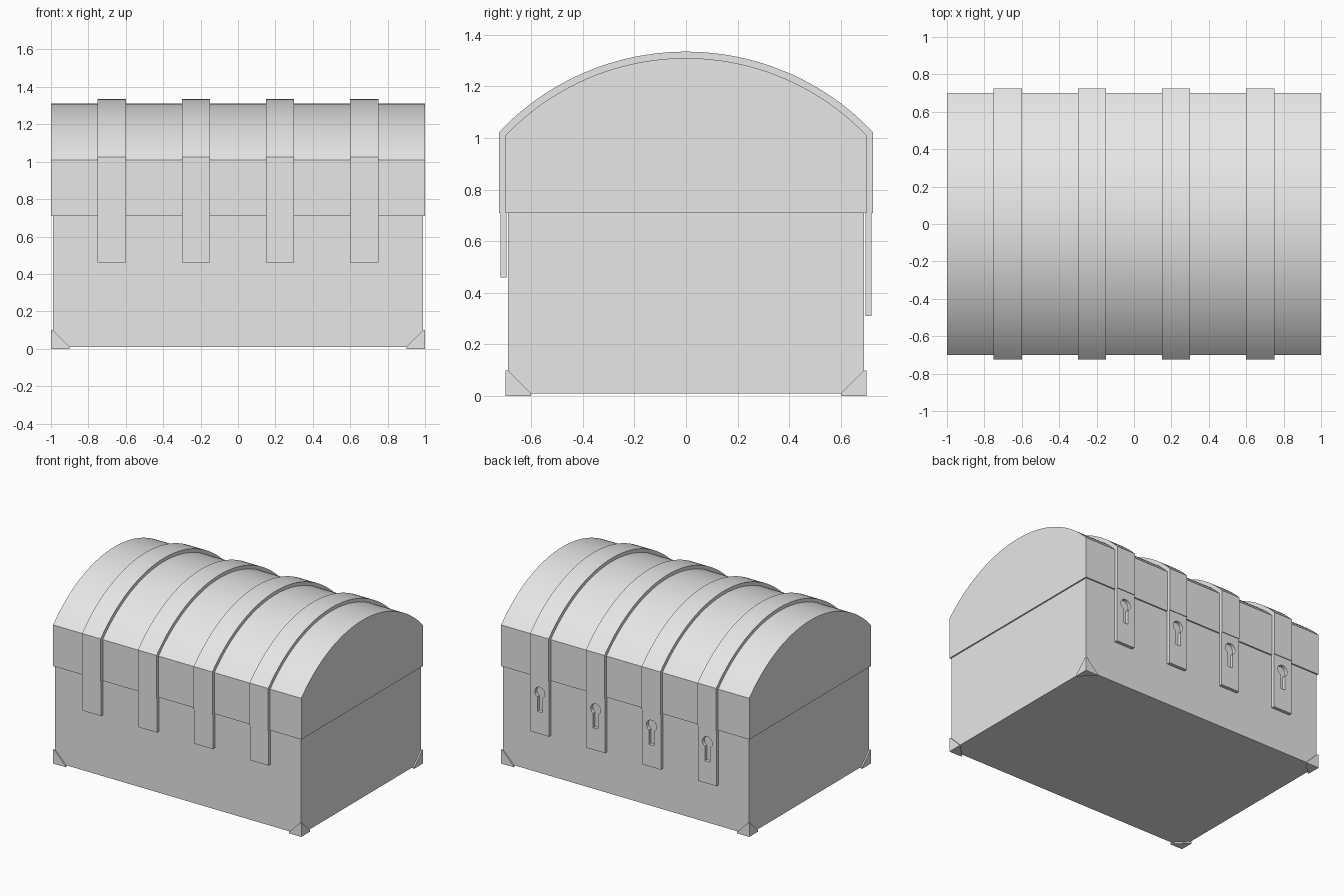
import bpy, bmesh, math
from mathutils import Vector

if "Cube" in bpy.data.objects:
    bpy.data.objects.remove(bpy.data.objects["Cube"], do_unlink=True)

GREY = (0.8, 0.8, 0.8, 1)
mat = bpy.data.materials.new("plain grey")
mat.use_nodes = True
mat.diffuse_color = GREY
mat.node_tree.nodes["Principled BSDF"].inputs["Base Color"].default_value = GREY

SEAM = 0.71          # height where lid meets body
STRAPS = (-0.675, -0.225, 0.225, 0.675)
STRAP_W = 0.15


def finish(name, bm):
    bmesh.ops.recalc_face_normals(bm, faces=bm.faces)
    mesh = bpy.data.meshes.new(name)
    bm.to_mesh(mesh)
    bm.free()
    mesh.materials.append(mat)
    obj = bpy.data.objects.new(name, mesh)
    bpy.context.collection.objects.link(obj)
    return obj


def box(name, lo, hi):
    bm = bmesh.new()
    bmesh.ops.create_cube(bm, size=1)
    for v in bm.verts:
        v.co = [a + (c + 0.5) * (b - a) for a, b, c in zip(lo, hi, v.co)]
    return finish(name, bm)


def extrude(name, points, shift):
    """Prism from a closed outline moved along a vector."""
    bm = bmesh.new()
    face = bm.faces.new([bm.verts.new(p) for p in points])
    new = bmesh.ops.extrude_face_region(bm, geom=[face])["geom"]
    bmesh.ops.translate(bm, vec=shift, verts=[g for g in new if isinstance(g, bmesh.types.BMVert)])
    return finish(name, bm)


def smooth(obj):
    bpy.ops.object.select_all(action="DESELECT")
    obj.select_set(True)
    bpy.context.view_layer.objects.active = obj
    bpy.ops.object.shade_smooth_by_angle(angle=math.radians(25))


def arch(half, spring, top, steps=48):
    """Arc in (y, z) from the front edge over to the back edge."""
    rise = top - spring
    r = (half * half + rise * rise) / (2 * rise)
    a = math.asin(half / r)
    angles = [-a + 2 * a * i / steps for i in range(steps + 1)]
    return [(r * math.sin(t), top - r + r * math.cos(t)) for t in angles]


# Body and domed lid
box("chest_body", (-0.99, -0.69, 0.01), (0.99, 0.69, SEAM))
inner = [(-0.7, SEAM)] + arch(0.7, 1.01, 1.31) + [(0.7, SEAM)]
smooth(extrude("lid", [(-1, y, z) for y, z in inner], (2, 0, 0)))

# Straps over the lid, with hanging tongues front and back
outer = [(-0.724, SEAM)] + arch(0.724, 1.024, 1.335) + [(0.724, SEAM)]
for i, x in enumerate(STRAPS, 1):
    left, right = x - STRAP_W / 2, x + STRAP_W / 2
    band = outer + inner[::-1]
    smooth(extrude(f"lid_strap_{i}", [(left, y, z) for y, z in band], (STRAP_W, 0, 0)))
    box(f"front_tongue_{i}", (left, -0.719, 0.46), (right, -0.695, SEAM))
    tongue = box(f"back_tongue_{i}", (left, 0.695, 0.31), (right, 0.719, SEAM))

    # Keyhole: round top running into a straight slot
    radius, half_slot, centre, foot = 0.04, 0.02, 0.61, 0.47
    start = -math.acos(half_slot / radius)
    sweep = math.pi - 2 * start
    hole = [(x + radius * math.cos(start + sweep * k / 20), 0.65,
             centre + radius * math.sin(start + sweep * k / 20)) for k in range(21)]
    hole += [(x - half_slot, 0.65, foot), (x + half_slot, 0.65, foot)]
    cutter = extrude(f"keyhole_cutter_{i}", hole, (0, 0.1, 0))
    cutter.hide_render = True
    cutter.hide_set(True)
    cut = tongue.modifiers.new("keyhole", "BOOLEAN")
    cut.object = cutter
    cut.operation = "DIFFERENCE"
    cut.solver = "EXACT"

# Corner guards with bevelled triangular plates
for sx, side in ((-1, "right"), (1, "left")):
    for sy, end in ((-1, "front"), (1, "back")):
        bm = bmesh.new()
        bm.verts.new((sx, sy * 0.7, 0))
        for axis in range(3):
            for a in (0, 0.01):
                for b in (0, 0.01):
                    p = Vector((a, a, a))
                    p[axis] = 0.1
                    p[(axis + 1) % 3] = b
                    bm.verts.new((sx * (1 - p.x), sy * (0.7 - p.y), p.z))
        bmesh.ops.convex_hull(bm, input=bm.verts)
        bmesh.ops.dissolve_limit(bm, angle_limit=0.01, verts=bm.verts, edges=bm.edges)
        finish(f"{end}_{side}_corner_guard", bm)
